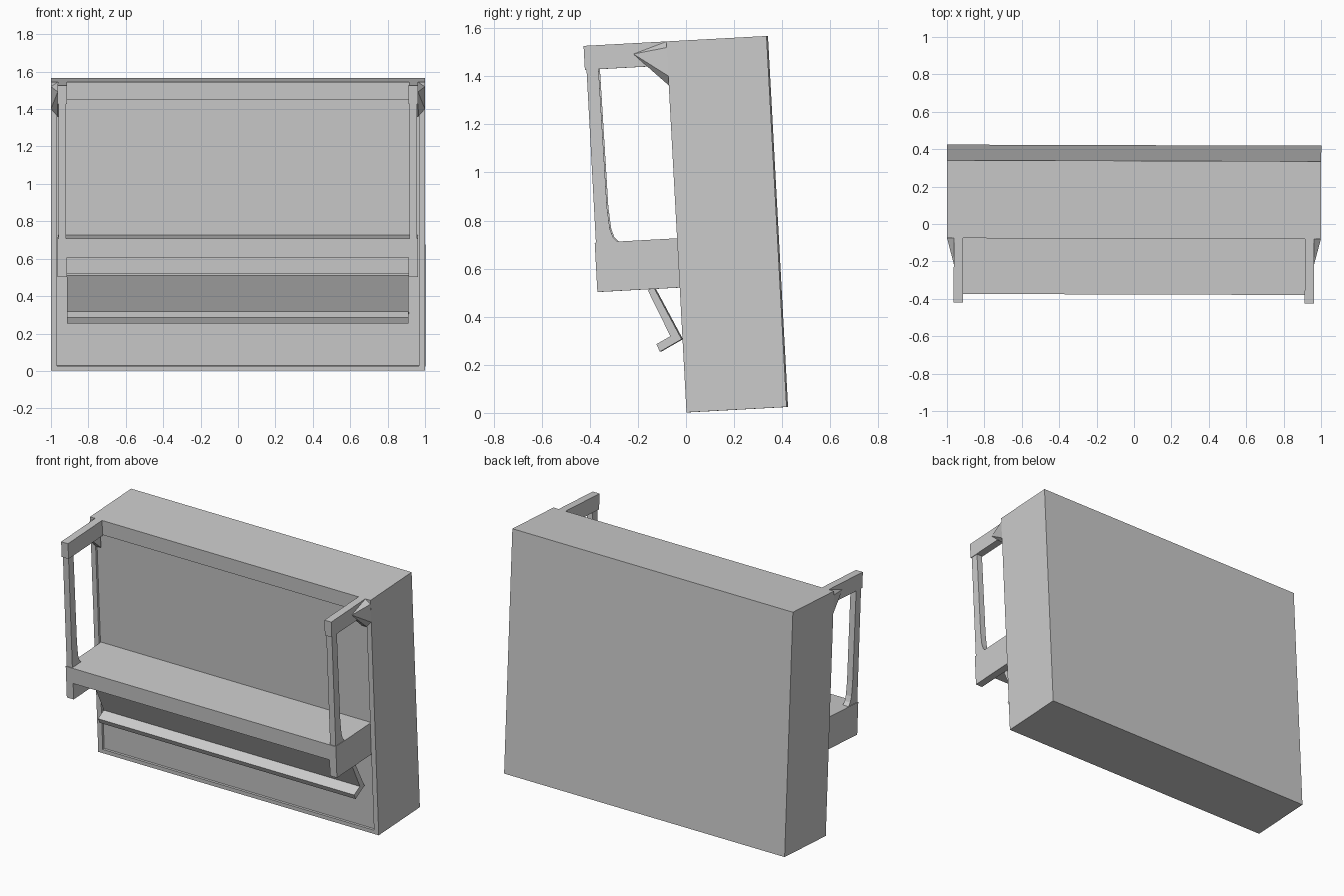
import bpy, bmesh, math
from mathutils import Matrix

cube = bpy.data.objects.get("Cube")
if cube:
    bpy.data.objects.remove(cube, do_unlink=True)

GREY = (0.6, 0.6, 0.6, 1)
mat = bpy.data.materials.new("plain_grey")
mat.use_nodes = True
mat.diffuse_color = GREY
mat.node_tree.nodes["Principled BSDF"].inputs["Base Color"].default_value = GREY

# The whole piece leans back slightly; parts are modelled upright, then tilted
LEAN = (Matrix.Translation((0, 0.005, 0.002)) @ Matrix.Rotation(-0.003, 4, 'Z')
        @ Matrix.Rotation(math.radians(3.1), 4, 'X'))


def finish(name, bm):
    bmesh.ops.recalc_face_normals(bm, faces=bm.faces)
    mesh = bpy.data.meshes.new(name)
    bm.to_mesh(mesh)
    bm.free()
    mesh.materials.append(mat)
    obj = bpy.data.objects.new(name, mesh)
    obj.matrix_world = LEAN
    bpy.context.collection.objects.link(obj)
    return obj


def extrude_profile(name, x0, x1, points):
    """Side profile (depth, height) extruded across the width."""
    bm = bmesh.new()
    face = bm.faces.new([bm.verts.new((x0, y, z)) for y, z in points])
    side = bmesh.ops.extrude_face_region(bm, geom=[face])["geom"]
    verts = [v for v in side if isinstance(v, bmesh.types.BMVert)]
    bmesh.ops.translate(bm, verts=verts, vec=(x1 - x0, 0, 0))
    return finish(name, bm)


def box(name, x0, x1, y0, y1, z0, z1):
    return extrude_profile(name, x0, x1, [(y0, z0), (y1, z0), (y1, z1), (y0, z1)])


def hull(name, points):
    bm = bmesh.new()
    for p in points:
        bm.verts.new(p)
    bmesh.ops.convex_hull(bm, input=bm.verts[:])
    return finish(name, bm)


# Cabinet with a shallow recessed front panel
TOP = 1.545
box("cabinet", -1, 1, 0.015, 0.417, 0, TOP)
box("front_bottom_rail", -0.967, 0.967, 0, 0.015, 0, 0.025)
box("front_top_rail", -0.967, 0.967, 0, 0.015, 1.45, TOP)

# Shelf
box("shelf", -0.914, 0.914, -0.343, 0.015, 0.625, 0.725)

# Slanted rest with a ledge along its lower edge
extrude_profile("slanted_rest", -0.913, 0.913,
                [(-0.133, 0.515), (-0.108, 0.527), (-0.004, 0.305),
                 (-0.097, 0.258), (-0.11, 0.29), (-0.05, 0.32)])

for side, s in (("left", 1), ("right", -1)):
    box(f"{side}_front_stile", s * 0.967, s, 0, 0.015, 0, TOP)
    box(f"{side}_shelf_end", s * 0.914, s * 0.963, -0.343, 0.015, 0.52, 0.725)
    box(f"{side}_top_arm", s * 0.914, s * 0.963, -0.345, 0.015, 1.445, TOP)

    # Post with a curved foot on its inner edge
    extrude_profile(f"{side}_post", s * 0.919, s * 0.959,
                    [(-0.338, 0.72), (-0.338, 1.45), (-0.288, 1.45), (-0.284, 0.87),
                     (-0.277, 0.78), (-0.266, 0.745), (-0.245, 0.72)])

    # Flared bracket joining the arm to the cabinet
    hull(f"{side}_bracket",
         [(s * x, y, z) for x, y, z in (
             (0.93, 0.002, 1.36), (0.965, 0.002, 1.36), (1, 0.002, 1.4), (1, 0.002, 1.52),
             (0.963, 0.002, TOP), (0.93, 0.002, TOP), (0.93, -0.085, 1.445),
             (0.963, -0.085, 1.445), (0.963, -0.14, 1.5))])
